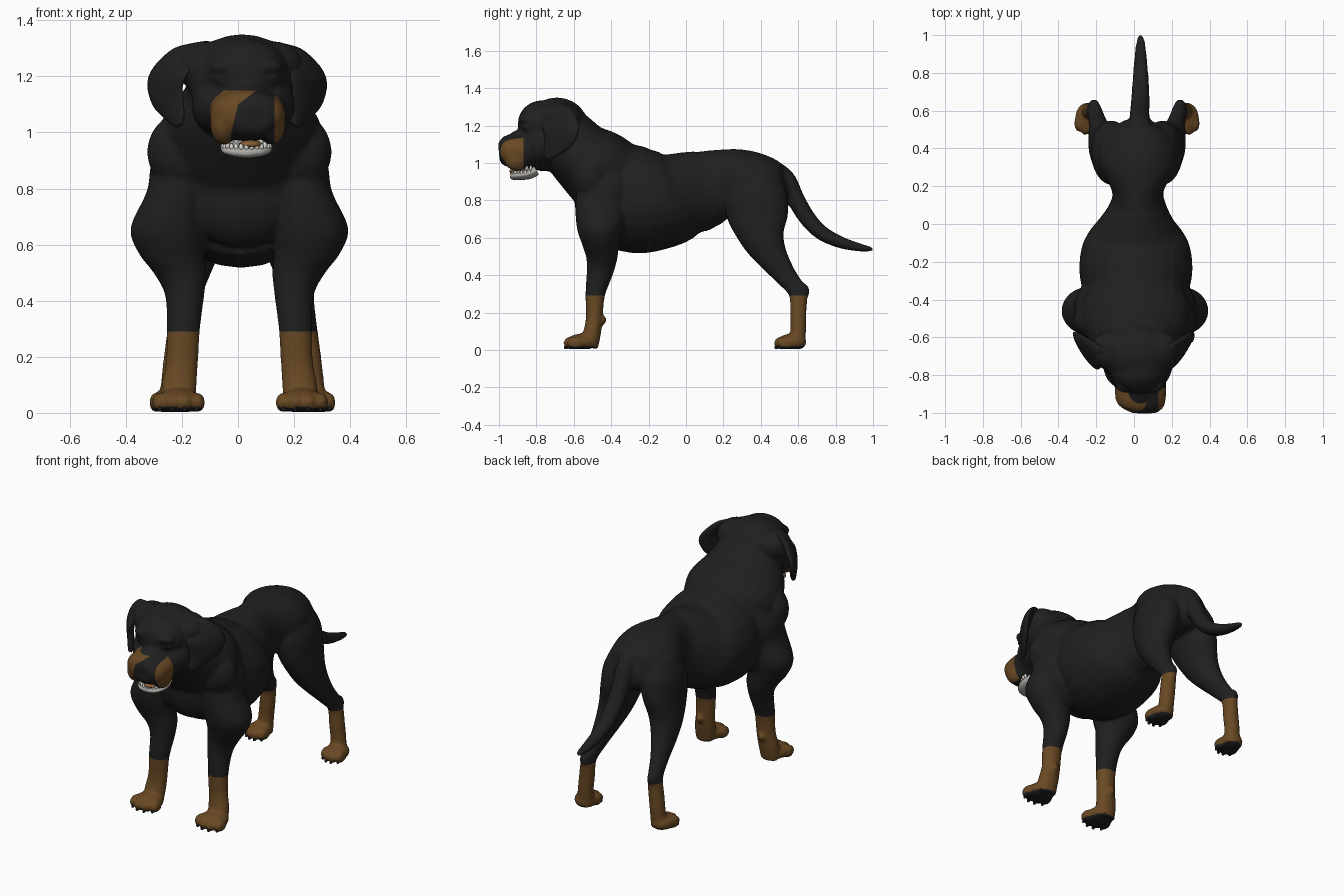
import bpy, bmesh, math
from mathutils import Vector, Matrix

cube = bpy.data.objects.get("Cube")
if cube:
    bpy.data.objects.remove(cube, do_unlink=True)


def material(name, rgb):
    mat = bpy.data.materials.new(name)
    mat.use_nodes = True
    mat.diffuse_color = (*rgb, 1)
    mat.node_tree.nodes["Principled BSDF"].inputs["Base Color"].default_value = (*rgb, 1)
    return mat


BLACK = material("black coat", (0.014, 0.014, 0.014))
TAN = material("tan coat", (0.14, 0.066, 0.017))
IVORY = material("ivory teeth", (0.72, 0.7, 0.64))
GUM = material("pale gum", (0.42, 0.41, 0.38))
TONGUE = material("brown tongue", (0.25, 0.12, 0.04))


def catmull(a, b, c, d, t):
    return [0.5 * (2 * q + (r - p) * t + (2 * p - 5 * q + 4 * r - s) * t * t
                   + (3 * q - p - 3 * r + s) * t ** 3) for p, q, r, s in zip(a, b, c, d)]


def loft(bm, rings, side=1, flare=0, shift=0, sides=24, steps=4):
    """Skin smooth elliptical rings given as x, y, z, width radius, depth radius."""
    path = []
    for i in range(len(rings) - 1):
        quad = [rings[max(0, min(len(rings) - 1, i + k))] for k in (-1, 0, 1, 2)]
        path += [catmull(*quad, s / steps) for s in range(steps)]
    path.append(rings[-1])
    loops = []
    for i, (x, y, z, rx, rv) in enumerate(path):
        before, after = path[max(i - 1, 0)], path[min(i + 1, len(path) - 1)]
        v = Vector((0, after[2] - before[2], before[1] - after[1])).normalized()
        loop = []
        for k in range(sides):
            a = math.tau * k / sides
            off = v * (rv * math.sin(a))
            px = x + rx * math.cos(a) + flare * off.y
            loop.append(bm.verts.new((px * side + shift, y + off.y, z + off.z)))
        loops.append(loop)
    for low, high in zip(loops, loops[1:]):
        for k in range(sides):
            n = (k + 1) % sides
            bm.faces.new((low[k], low[n], high[n], high[k]))
    bm.faces.new(loops[0][::-1])
    bm.faces.new(loops[-1])


def ball(bm, centre, radii):
    matrix = Matrix.Translation(centre) @ Matrix.Diagonal((*radii, 1))
    bmesh.ops.create_uvsphere(bm, u_segments=20, v_segments=12, radius=1, matrix=matrix)


def finish(bm, name, *mats):
    bmesh.ops.recalc_face_normals(bm, faces=bm.faces[:])
    mesh = bpy.data.meshes.new(name)
    bm.to_mesh(mesh)
    bm.free()
    for mat in mats:
        mesh.materials.append(mat)
    mesh.shade_smooth()
    obj = bpy.data.objects.new(name, mesh)
    bpy.context.collection.objects.link(obj)
    return obj


bm = bmesh.new()

# Trunk
loft(bm, [(.01, -.60, .82, .09, .08), (.01, -.57, .83, .18, .15), (.01, -.50, .84, .25, .23),
          (.01, -.40, .84, .27, .275), (.01, -.25, .80, .3, .285), (.01, -.1, .805, .28, .255),
          (.01, 0, .835, .21, .225), (.02, .1, .86, .15, .21), (.02, .18, .885, .138, .188),
          (.022, .3, .9, .2, .172), (.022, .42, .88, .19, .155), (.02, .5, .86, .14, .12),
          (.02, .55, .86, .07, .06)])
ball(bm, (.01, -.48, .79), (.22, .115, .2))
ball(bm, (.02, .1, .67), (.028, .055, .035))

# Neck with a thick ruff
loft(bm, [(.01, -.36, .88, .25, .22), (.01, -.47, .97, .295, .215), (.01, -.57, 1.05, .265, .185),
          (.015, -.64, 1.13, .21, .165), (.02, -.7, 1.18, .18, .14)])
for s in (-1, 1):
    ball(bm, (.005 + s * .2, -.51, .93), (.13, .105, .14))

# Skull, brow, cheeks, throat
ball(bm, (.015, -.69, 1.19), (.2, .17, .16))
ball(bm, (.025, -.77, 1.21), (.155, .13, .125))
ball(bm, (.03, -.755, .995), (.09, .08, .04))
for s in (-1, 1):
    ball(bm, (.005 + s * .12, -.67, 1.235), (.11, .11, .09))
    ball(bm, (.02 + s * .085, -.74, 1.1), (.1, .13, .11))
    ball(bm, (.03 + s * .075, -.85, 1.235), (.055, .045, .03))
    ball(bm, (.03 + s * .095, -.855, 1.195), (.025, .022, .018))

# Muzzle with drooping lips
loft(bm, [(.03, -.74, 1.07, .13, .1), (.035, -.85, 1.066, .136, .098), (.035, -.93, 1.064, .133, .09),
          (.045, -.972, 1.058, .11, .078), (.055, -1, 1.055, .065, .05)])
ball(bm, (.035, -.89, 1.13), (.07, .06, .045))
for s in (-1, 1):
    ball(bm, (.035 + s * .085, -.905, 1.03), (.05, .07, .075))

# Tail
loft(bm, [(.025, .42, .98, .06, .06), (.03, .53, .92, .055, .05), (.03, .585, .81, .052, .048),
          (.033, .645, .71, .05, .045), (.035, .72, .63, .046, .04), (.035, .82, .578, .039, .033),
          (.035, .92, .55, .03, .023), (.035, .98, .54, .02, .015), (.035, 1.003, .538, .008, .006)])

# Legs and paws
FRONT_LEG = [(.16, -.38, 1.02, .07, .09), (.2, -.42, .9, .11, .14), (.22, -.455, .79, .11, .135),
             (.252, -.46, .66, .137, .125), (.242, -.455, .57, .118, .10), (.212, -.45, .5, .095, .085),
             (.195, -.46, .42, .07, .072), (.2, -.485, .3, .06, .053), (.205, -.49, .18, .058, .045),
             (.215, -.5, .1, .063, .047), (.22, -.52, .015, .062, .05)]
HIND_LEG = [(.1, .36, .95, .09, .12), (.125, .37, .84, .11, .165), (.14, .385, .72, .105, .165),
            (.165, .41, .6, .092, .12), (.186, .46, .5, .072, .085), (.206, .53, .4, .05, .06),
            (.225, .595, .31, .041, .048), (.236, .6, .2, .045, .044), (.246, .6, .1, .046, .042),
            (.25, .59, .015, .05, .045)]
LEGS = [(FRONT_LEG, .005), (HIND_LEG, .016)]
TOES = [(-1, .02), (-.34, 0), (.34, 0), (1, .02)]
PAWS = [(.22, -.56, .066, .008), (.26, .565, .05, .016)]
for s in (-1, 1):
    for rings, shift in LEGS:
        loft(bm, rings, s, shift=shift)
    ball(bm, (.016 + s * .228, .63, .312), (.03, .03, .045))
    ball(bm, (.008 + s * .21, -.445, .16), (.025, .02, .025))
    for x, y, spread, shift in PAWS:
        ball(bm, (shift + s * x, y, .042), (spread + .018, .08, .045))
        for t, back in TOES:
            ball(bm, (shift + s * x + t * spread, y - .052 + back, .037), (spread * .44, .045, .036))

# Ears
EAR = [(.1, -.69, 1.32, .03, .02), (.155, -.685, 1.302, .03, .04), (.205, -.675, 1.265, .032, .072),
       (.248, -.67, 1.2, .03, .1), (.252, -.68, 1.14, .026, .088), (.232, -.705, 1.09, .024, .062),
       (.215, -.73, 1.05, .02, .036), (.208, -.745, 1.025, .012, .015)]
for s in (-1, 1):
    ear = bmesh.new()
    loft(ear, EAR, s, flare=.62, shift=-.003)
    finish(ear, ("left" if s > 0 else "right") + "_ear", BLACK)

# Fuse the body into one smooth skin
body = finish(bm, "body", BLACK, TAN)
fuse = body.modifiers.new("fuse", "REMESH")
fuse.mode = "VOXEL"
fuse.voxel_size = .0095
soften = body.modifiers.new("soften", "SMOOTH")
soften.factor = .5
soften.iterations = 8
bpy.context.view_layer.objects.active = body
for name in ("fuse", "soften"):
    bpy.ops.object.modifier_apply(modifier=name)

# Coat markings: stockings, muzzle sides, dark pads and a slanted dark strip under the nose
bm = bmesh.new()
bm.from_mesh(body.data)


def score(co, no, keep):
    faces = [f for f in bm.faces if keep(f.calc_center_median())]
    geom = list({g for f in faces for g in (*f.verts, *f.edges)}) + faces
    bmesh.ops.bisect_plane(bm, geom=geom, plane_co=co, plane_no=no)


def on_muzzle(c):
    return c.y < -.8 and c.z < 1.2


STRIP = [(Vector((-.03, 0, .97)), Vector((1, 0, -.23))), (Vector((0, 0, 1.1)), Vector((1, 0, -1.33))),
         (Vector((.13, 0, 0)), Vector((-1, 0, 0)))]
score((0, 0, .29), (0, 0, 1), lambda c: abs(c.z - .29) < .04)
score((0, -.868, 0), (0, 1, 0), on_muzzle)
score((0, 0, 1.15), (0, 0, 1), on_muzzle)
for co, no in STRIP:
    score(co, no, on_muzzle)
for v in bm.verts:
    v.co.z = max(v.co.z, .004)
bm.normal_update()
for f in bm.faces:
    c = f.calc_center_median()
    stocking = c.z < .29 and not (c.z < .02 and f.normal.z < -.3)
    strip = all((c - co).dot(no) > 0 for co, no in STRIP)
    snout = c.y < -.868 and c.z < 1.15 and not strip
    f.material_index = int(stocking or snout)
    f.smooth = True
bm.to_mesh(body.data)
bm.free()

# Nose
bm = bmesh.new()
ball(bm, (.07, -.964, 1.085), (.056, .034, .04))
for s in (-1, 1):
    ball(bm, (.07 + s * .032, -.973, 1.073), (.027, .024, .022))
finish(bm, "nose", BLACK)

# Lower jaw, tongue and teeth
bm = bmesh.new()
loft(bm, [(.03, -.8, .962, .085, .028), (.03, -.84, .943, .092, .03), (.03, -.89, .934, .085, .025),
          (.03, -.925, .929, .06, .019), (.03, -.94, .93, .03, .01)])
finish(bm, "lower_jaw", GUM)
bm = bmesh.new()
ball(bm, (.045, -.895, .957), (.042, .05, .016))
finish(bm, "tongue", TONGUE)
bm = bmesh.new()
for i in range(15):
    a = math.pi * i / 14
    x, y = .03 + .085 * math.cos(a), -.838 - .095 * math.sin(a)
    fang = .008 if i in (3, 11) else 0
    ball(bm, (x, y, .948 + fang), (.008, .008, .012 + fang))
    if abs(i - 7) > 2:
        ball(bm, (x, y + .008, .972), (.009, .008, .014 + fang))
finish(bm, "teeth", IVORY)

# Claws
bm = bmesh.new()
for s in (-1, 1):
    for x, y, spread, shift in PAWS:
        for t, back in TOES:
            ball(bm, (shift + s * x + t * spread, y - .081 + back, .015), (.008, .012, .011))
finish(bm, "claws", BLACK)
